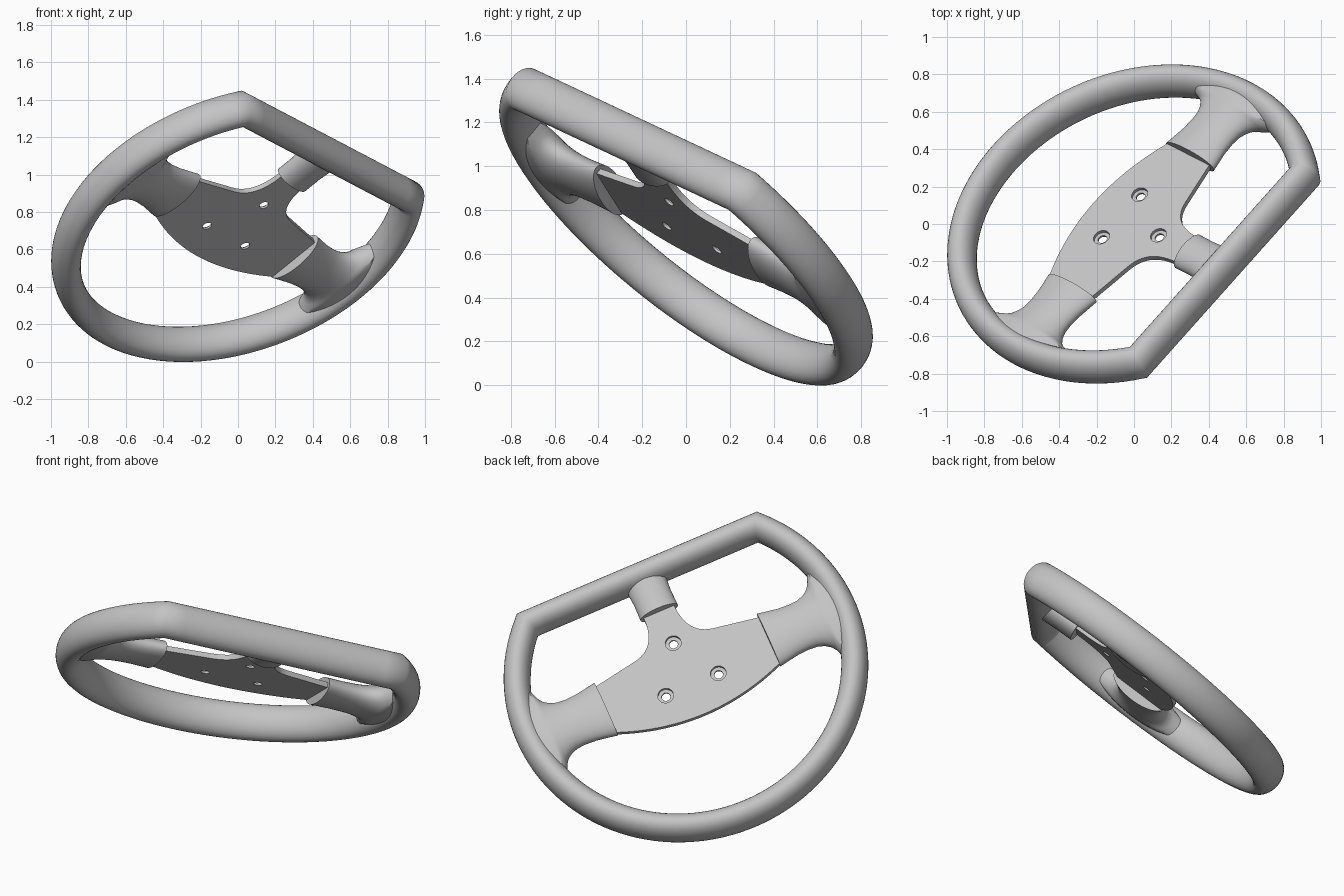
import bpy, bmesh, math
from mathutils import Matrix, Vector

cube = bpy.data.objects.get("Cube")
if cube:
    bpy.data.objects.remove(cube, do_unlink=True)

# Tilted wheel frame: local x along the flat side, y towards it, z out of the face
face = Vector((-0.29, 0.606, 0.741)).normalized()
along = Vector((-0.6285, -0.704, 0.33))
along = (along - face * along.dot(face)).normalized()
up = face.cross(along)
FRAME = Matrix.Translation((0, 0, 0.738)) @ Matrix((along, up, face)).transposed().to_4x4()

RADIUS, FLAT = 0.961, 0.65         # rim centre line and flat side distance
RIM_W, RIM_T = 0.076, 0.107        # rim half width and half thickness

grey = bpy.data.materials.new("satin_grey")
grey.use_nodes = True
grey.diffuse_color = (0.55, 0.55, 0.55, 1)
grey.node_tree.nodes["Principled BSDF"].inputs["Base Color"].default_value = (0.55, 0.55, 0.55, 1)


def finish(name, bm, angle=35):
    """Turn a bmesh in wheel space into a shaded object."""
    bmesh.ops.recalc_face_normals(bm, faces=bm.faces)
    mesh = bpy.data.meshes.new(name)
    bm.to_mesh(mesh)
    bm.free()
    mesh.transform(FRAME)
    mesh.materials.append(grey)
    obj = bpy.data.objects.new(name, mesh)
    bpy.context.collection.objects.link(obj)
    bpy.ops.object.select_all(action='DESELECT')
    obj.select_set(True)
    bpy.context.view_layer.objects.active = obj
    bpy.ops.object.shade_smooth_by_angle(angle=math.radians(angle))
    return obj


def loft(bm, rings, closed=False):
    """Bridge equal rings of points, capped unless closed."""
    loops = [[bm.verts.new(p) for p in ring] for ring in rings]
    n = len(loops[0])
    for i in range(len(loops) if closed else len(loops) - 1):
        a, b = loops[i], loops[(i + 1) % len(loops)]
        for j in range(n):
            k = (j + 1) % n
            bm.faces.new((a[j], a[k], b[k], b[j]))
    if not closed:
        bm.faces.new(loops[0])
        bm.faces.new(loops[-1])


def oval(centre, side, half_w, half_t, n=32):
    z = Vector((0, 0, 1))
    turns = [math.tau * i / n for i in range(n)]
    return [centre + side * (half_w * math.cos(t)) + z * (half_t * math.sin(t)) for t in turns]


# Rim: oval section swept round a D-shaped path with mitred corners
start = math.pi - math.asin(FLAT / RADIUS)
sweep = math.tau - (2 * start - math.pi)
STEPS = 96
path = [Vector((math.cos(start + sweep * i / STEPS), math.sin(start + sweep * i / STEPS), 0)) * RADIUS
        for i in range(STEPS + 1)]
first, last = path[0].copy(), path[-1].copy()
path += [last.lerp(first, i / 16) for i in range(1, 16)]
rings = []
for i, p in enumerate(path):
    d0 = (p - path[i - 1]).normalized()
    d1 = (path[(i + 1) % len(path)] - p).normalized()
    t = (d0 + d1).normalized()
    rings.append(oval(p, Vector((t.y, -t.x, 0)), RIM_W / t.dot(d1), RIM_T))
bm = bmesh.new()
loft(bm, rings, closed=True)
finish("rim", bm, 70)

# Side spoke sleeves flaring into the rim: distance, half width, half thickness
sleeve = [(0.5, 0.176, 0.07), (0.55, 0.166, 0.071), (0.62, 0.153, 0.073), (0.69, 0.148, 0.076),
          (0.74, 0.152, 0.08), (0.78, 0.167, 0.085), (0.81, 0.19, 0.089), (0.83, 0.22, 0.092),
          (0.843, 0.26, 0.094), (0.86, 0.3, 0.095), (0.92, 0.29, 0.09)]
for name, s in (("left_sleeve", -1), ("right_sleeve", 1)):
    bm = bmesh.new()
    loft(bm, [oval(Vector((s * d, -0.02, 0)), Vector((0, 1, 0)), w, t, 48) for d, w, t in sleeve])
    finish(name, bm)

# Short sleeve on the flat side
bm = bmesh.new()
loft(bm, [oval(Vector((0, d, 0)), Vector((1, 0, 0)), w, t)
          for d, w, t in ((0.4, 0.115, 0.07), (0.5, 0.113, 0.072), (0.57, 0.118, 0.076), (0.64, 0.122, 0.078))])
finish("flat_side_sleeve", bm)

# Hub plate outline: curved lower edge, then filleted neck mirrored across the middle
THICK = 0.03
lower = [(x, -0.29 + 0.42 * x * x) for x in [-0.58 + 1.16 * i / 28 for i in range(29)]]
a, b, c = Vector((0.24, 0.175)), Vector((0.11, 0.2)), Vector((0.095, 0.36))
fillet = [a * (1 - t) ** 2 + b * 2 * t * (1 - t) + c * t * t for t in [i / 12 for i in range(13)]]
right = [(0.58, 0.11), (0.5, 0.127)] + [tuple(p) for p in fillet] + [(0.09, 0.5)]
outline = lower + right + [(-x, y) for x, y in reversed(right)]
bm = bmesh.new()
loft(bm, [[Vector((x, y, z)) for x, y in outline] for z in (-THICK / 2, THICK / 2)])
plate = finish("hub_plate", bm)

# Three counterbored bolt holes
for radius, low in ((0.025, -0.1), (0.045, -0.003)):
    bm = bmesh.new()
    for i in range(3):
        turn = math.pi / 2 + math.tau * i / 3
        centre = Vector((0.187 * math.cos(turn), 0.187 * math.sin(turn), (low + 0.1) / 2))
        bmesh.ops.create_cone(bm, cap_ends=True, segments=32, radius1=radius, radius2=radius,
                              depth=0.1 - low, matrix=Matrix.Translation(centre))
    cutter = finish("hole_cutter", bm)
    cutter.hide_render = True
    cut = plate.modifiers.new("holes", 'BOOLEAN')
    cut.operation, cut.solver, cut.object = 'DIFFERENCE', 'EXACT', cutter
    bpy.ops.object.select_all(action='DESELECT')
    plate.select_set(True)
    bpy.context.view_layer.objects.active = plate
    bpy.ops.object.modifier_apply(modifier=cut.name)
    bpy.data.objects.remove(cutter, do_unlink=True)
bpy.ops.object.shade_smooth_by_angle(angle=math.radians(35))
